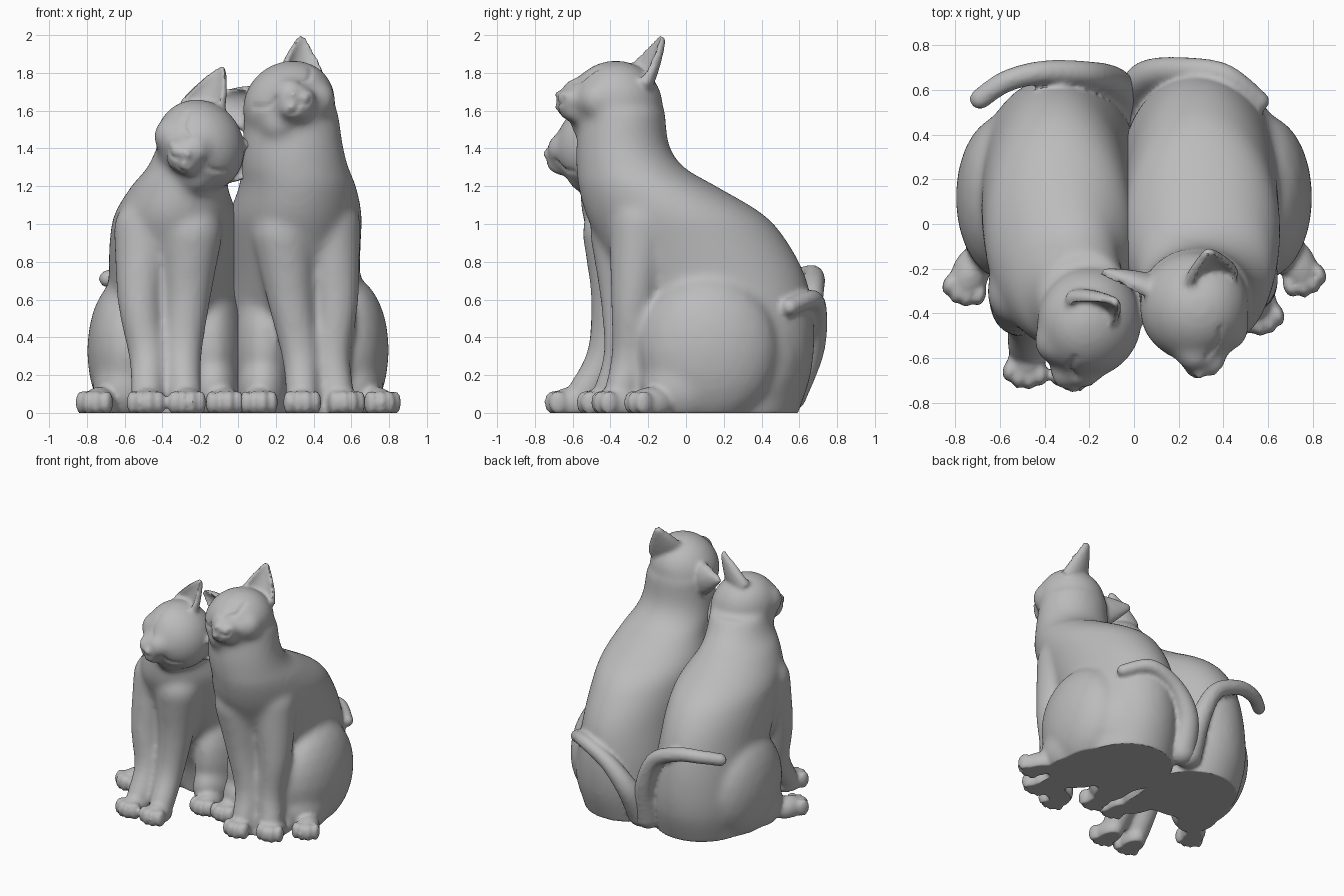
import bpy, bmesh, math
from mathutils import Matrix, Vector

start_cube = bpy.data.objects.get("Cube")
if start_cube:
    bpy.data.objects.remove(start_cube, do_unlink=True)

clay = bpy.data.materials.new("grey_clay")
clay.use_nodes = True
clay.diffuse_color = (0.5, 0.5, 0.5, 1)
clay.node_tree.nodes["Principled BSDF"].inputs["Base Color"].default_value = clay.diffuse_color


def ball(bm, frame, centre, radii):
    """Ellipsoid placed in a local frame."""
    matrix = frame @ Matrix.Translation(centre) @ Matrix.Diagonal((*radii, 1))
    bmesh.ops.create_icosphere(bm, subdivisions=3, radius=1, matrix=matrix)


def spline(points, steps):
    """Smooth path through points of any size."""
    path = [Vector(p) for p in points]
    path = [path[0]] + path + [path[-1]]
    result = []
    for a, b, c, d in zip(path, path[1:], path[2:], path[3:]):
        for i in range(steps):
            t = i / steps
            p = b + (c - a) * (t / 2) + (a - b * 2.5 + c * 2 - d * 0.5) * (t * t)
            result.append(p + (b * 3 - a - c * 3 + d) * (t ** 3 / 2))
    return result + [path[-1]]


def sweep(bm, points):
    """Row of overlapping spheres along a path of (x, y, z, radius)."""
    for x, y, z, r in spline(points, 8):
        ball(bm, Matrix(), (x, y, z), (r, r, r))


def loft(bm, rings):
    """Closed skin through rings of equal point count."""
    loops = [[bm.verts.new(p) for p in ring] for ring in rings]
    faces = [bm.faces.new(loops[0]), bm.faces.new(loops[-1])]
    for low, high in zip(loops, loops[1:]):
        for i in range(len(low)):
            j = (i + 1) % len(low)
            faces.append(bm.faces.new((low[i], low[j], high[j], high[i])))
    bmesh.ops.recalc_face_normals(bm, faces=faces)


def torso(bm, rows):
    """Body from level ellipses: height, middle x, half width, front y, back y."""
    angles = [math.tau * i / 48 for i in range(48)]
    rings = []
    for z, x, half, front, back in spline(rows, 5):
        rings.append([(x + half * math.cos(a),
                       (front + back) / 2 + (back - front) / 2 * math.sin(a), z) for a in angles])
    loft(bm, rings)


def haunches(bm, side):
    """Outer thigh, rounded hip, inner thigh and the folded lower legs."""
    for x, y, z, radii in ((0.585, 0.12, 0.33, (0.215, 0.37, 0.4)),
                           (0.39, 0.29, 0.3, (0.28, 0.34, 0.43)),
                           (0.14, 0.1, 0.33, (0.18, 0.36, 0.45)),
                           (0.6, -0.02, 0.13, (0.17, 0.22, 0.2)),
                           (0.13, -0.08, 0.13, (0.14, 0.22, 0.2))):
        ball(bm, Matrix(), (side * x, y, z), radii)


def paw(bm, x, y, yaw=0):
    """Rounded foot with four toes."""
    frame = Matrix.Translation((x, y, 0)) @ Matrix.Rotation(math.radians(yaw), 4, 'Z')
    ball(bm, frame, (0, 0.02, 0.05), (0.085, 0.13, 0.088))
    for k in (-1.5, -0.5, 0.5, 1.5):
        ball(bm, frame, (k * 0.048, 0.012 * k * k - 0.085, 0.055), (0.029, 0.05, 0.065))


def skull(bm, frame):
    """Head mass with bridge, muzzle, cheeks and chin."""
    ball(bm, frame, (0, 0, 0), (0.255, 0.25, 0.23))
    ball(bm, frame, (0, -0.18, 0.01), (0.1, 0.125, 0.1))
    ball(bm, frame, (0, -0.22, -0.1), (0.065, 0.065, 0.055))
    for side in (-1, 1):
        ball(bm, frame, (side * 0.038, -0.24, -0.06), (0.072, 0.085, 0.058))
        ball(bm, frame, (side * 0.11, -0.1, -0.07), (0.115, 0.115, 0.11))


def ear(bm, frame, side):
    """Broad pointed ear, hollow toward the front and outside."""
    base, tip = Vector((side * 0.15, 0.07, 0.08)), Vector((side * 0.285, 0.17, 0.295))
    axis = (tip - base).normalized()
    across = axis.cross(Vector((-side * 0.5, 1, 0))).normalized()
    back = across.cross(axis)
    if back.y < 0:
        back.negate()
    arc = [math.pi * i / 8 for i in range(9)]
    rings = []
    for step in range(13):
        t = step / 12
        w = 0.125 * (1 - t ** 1.4) + 0.016
        outer = [(math.cos(a) * w, math.sin(a) * w * 0.6) for a in arc]
        inner = [(math.cos(a) * w * 0.8, math.sin(a) * w * 0.45 - 0.035) for a in reversed(arc)]
        centre = base.lerp(tip, t)
        rings.append([frame @ (centre + across * u + back * v) for u, v in outer + inner])
    loft(bm, rings)


def fuse(obj, voxel, rounds):
    """Weld overlapping shapes into one soft skin."""
    bpy.ops.object.select_all(action='DESELECT')
    bpy.context.view_layer.objects.active = obj
    obj.select_set(True)
    remesh = obj.modifiers.new("weld", 'REMESH')
    remesh.mode, remesh.voxel_size = 'VOXEL', voxel
    soften = obj.modifiers.new("soften", 'SMOOTH')
    soften.factor, soften.iterations = 0.5, rounds
    for name in ("weld", "soften"):
        bpy.ops.object.modifier_apply(modifier=name)


def carve_face(obj, frame):
    """Press closed eyelids and a mouth line into the face."""
    marks = []
    for side in (-1, 1):
        for i in range(17):
            t = i / 16
            marks.append((side * (0.08 + 0.1 * t), 0.03 + 0.04 * t - 0.025 * math.sin(math.pi * t)))
            marks.append((side * 0.07 * t, -0.065 - 0.03 * math.sin(math.pi * t * 0.8)))
    to_local = frame.inverted()
    inward = frame.to_3x3() @ Vector((0, 1, 0))
    for v in obj.data.vertices:
        p = to_local @ v.co
        if -0.4 < p.y < -0.08 and abs(p.x) < 0.22 and abs(p.z) < 0.14:
            gap = min((p.x - x) ** 2 + (p.z - z) ** 2 for x, z in marks)
            v.co += inward * 0.013 * math.exp(-gap / 0.00015)


def build_cat(name, side, rows, legs, paws, tail, head, angles):
    pitch, roll, yaw = (math.radians(a) for a in angles)
    frame = (Matrix.Translation(head) @ Matrix.Rotation(yaw, 4, 'Z')
             @ Matrix.Rotation(roll, 4, 'Y') @ Matrix.Rotation(pitch, 4, 'X'))
    mesh = bpy.data.meshes.new(name)
    obj = bpy.data.objects.new(name, mesh)
    bpy.context.collection.objects.link(obj)

    # Soft masses: torso, haunches, front legs, skull
    bm = bmesh.new()
    torso(bm, rows)
    haunches(bm, side)
    for leg in legs:
        sweep(bm, leg)
    skull(bm, frame)
    bm.to_mesh(mesh)
    bm.free()
    fuse(obj, 0.02, 12)

    # Finer parts: paws, ears, nose, tail
    bm = bmesh.new()
    bm.from_mesh(mesh)
    for spot in paws:
        paw(bm, *spot)
    for ear_side in (-1, 1):
        ear(bm, frame, ear_side)
    ball(bm, frame, (0, -0.305, -0.015), (0.03, 0.025, 0.02))
    sweep(bm, tail)
    bm.to_mesh(mesh)
    bm.free()
    fuse(obj, 0.015, 4)

    # Face lines and flat base
    carve_face(obj, frame)
    for v in obj.data.vertices:
        v.co.z = max(v.co.z, 0)
    obj.data.materials.clear()
    obj.data.materials.append(clay)
    bpy.ops.object.shade_smooth_by_angle(angle=math.radians(50))


# Taller cat on the left side, with a low web joining its front paws to the base
build_cat(
    "tall_cat", 1,
    rows=[(-.04, .29, .33, -.08, .58), (.2, .3, .35, -.12, .66), (.45, .3, .355, -.22, .68),
          (.7, .3, .345, -.36, .64), (.9, .3, .35, -.46, .54), (1.05, .305, .35, -.53, .41),
          (1.2, .315, .31, -.57, .16), (1.3, .3, .285, -.58, -.01),
          (1.42, .29, .265, -.58, -.09), (1.6, .28, .25, -.56, -.11)],
    legs=[[(.48, -.24, 1, .17), (.52, -.28, .6, .12), (.5, -.3, .3, .098), (.53, -.35, .09, .09)],
          [(.24, -.34, .95, .17), (.28, -.33, .6, .125), (.33, -.34, .3, .1), (.34, -.41, .09, .09)],
          [(.36, -.38, 0, .08), (.54, -.28, 0, .08), (.4, -.1, 0, .1)]],
    paws=[(.56, -.37, 15), (.34, -.45), (.74, -.2, 25), (.11, -.28)],
    tail=[(.01, .54, .1, .1), (.05, .65, .32, .08), (.19, .69, .5, .06),
          (.4, .67, .6, .052), (.56, .55, .56, .047)],
    head=(.27, -.37, 1.63), angles=(-15, -33, 11))

# Shorter cat leaning its head over
build_cat(
    "leaning_cat", -1,
    rows=[(-.04, -.31, .33, -.08, .57), (.2, -.33, .35, -.12, .65), (.45, -.34, .35, -.24, .66),
          (.7, -.345, .34, -.4, .62), (.9, -.34, .34, -.49, .53), (1.05, -.33, .325, -.55, .39),
          (1.2, -.31, .255, -.56, .14), (1.3, -.26, .22, -.57, -.02), (1.42, -.22, .205, -.56, -.13)],
    legs=[[(-.49, -.3, .97, .17), (-.52, -.38, .6, .12), (-.48, -.43, .3, .1), (-.48, -.55, .09, .09)],
          [(-.25, -.38, .95, .17), (-.27, -.38, .6, .125), (-.29, -.43, .3, .1), (-.28, -.55, .09, .09)]],
    paws=[(-.48, -.61, -8), (-.27, -.62), (-.74, -.24, -20), (-.07, -.28)],
    tail=[(-.05, .54, .1, .1), (-.09, .63, .38, .075), (-.2, .67, .62, .06),
          (-.4, .68, .72, .054), (-.57, .64, .73, .05), (-.69, .56, .71, .047)],
    head=(-.2, -.44, 1.415), angles=(13, 58, 0))
